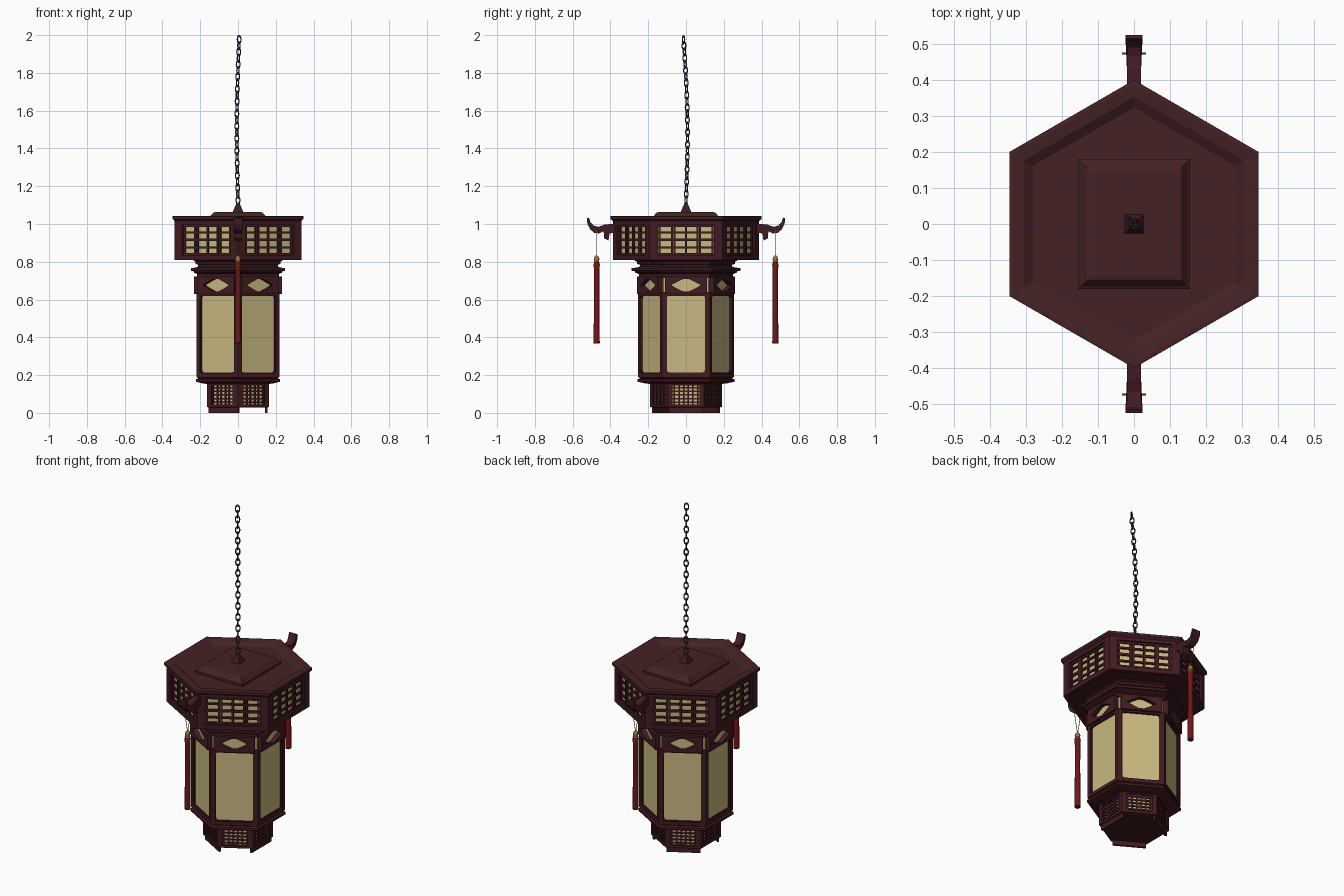
import bpy, bmesh, math
from mathutils import Matrix, Vector

if "Cube" in bpy.data.objects:
    bpy.data.objects.remove(bpy.data.objects["Cube"])


def material(name, rgb, rough=0.6):
    m = bpy.data.materials.new(name)
    m.use_nodes = True
    m.diffuse_color = (*rgb, 1)
    b = m.node_tree.nodes["Principled BSDF"]
    b.inputs["Base Color"].default_value = (*rgb, 1)
    b.inputs["Roughness"].default_value = rough
    return m


WOOD = material("dark red wood", (0.055, 0.011, 0.015))
ROOF = material("brown roof wood", (0.060, 0.016, 0.017))
PAPER = material("cream paper", (0.58, 0.485, 0.215))
RED = material("red silk", (0.17, 0.008, 0.009))
GOLD = material("gold cap", (0.36, 0.16, 0.04))
IRON = material("dark iron", (0.035, 0.033, 0.035))


def finish(bm, name, mat, smooth=False):
    bmesh.ops.recalc_face_normals(bm, faces=bm.faces)
    me = bpy.data.meshes.new(name)
    bm.to_mesh(me)
    bm.free()
    me.materials.append(mat)
    ob = bpy.data.objects.new(name, me)
    bpy.context.collection.objects.link(ob)
    if smooth:
        bpy.ops.object.select_all(action='DESELECT')
        ob.select_set(True)
        bpy.context.view_layer.objects.active = ob
        bpy.ops.object.shade_smooth_by_angle(angle=math.radians(40))
    return ob


def lathe(name, profile, mat, n=6, loc=(0, 0, 0), smooth=False):
    """Revolve (apothem, z) points into an n-sided solid with capped ends."""
    bm = bmesh.new()
    k = 1 / math.cos(math.pi / n)
    rings = []
    for r, z in profile:
        rings.append([bm.verts.new((loc[0] + r * k * math.cos((i + .5) * math.tau / n),
                                    loc[1] + r * k * math.sin((i + .5) * math.tau / n),
                                    loc[2] + z)) for i in range(n)])
    for a, b in zip(rings, rings[1:]):
        for i in range(n):
            j = (i + 1) % n
            bm.faces.new((a[i], a[j], b[j], b[i]))
    bm.faces.new(rings[0])
    bm.faces.new(rings[-1])
    return finish(bm, name, mat, smooth)


def side(k, ap, z):
    """Matrix of lantern side k: local x along the side, y up, z outward."""
    a = k * math.pi / 3
    return Matrix(((-math.sin(a), 0, math.cos(a), ap * math.cos(a)),
                   (math.cos(a), 0, math.sin(a), ap * math.sin(a)),
                   (0, 1, 0, z), (0, 0, 0, 1)))


def add_box(bm, mat, center, size):
    bmesh.ops.create_cube(bm, size=1, matrix=mat @ Matrix.Translation(center)
                          @ Matrix.Diagonal((*size, 1)))


def quadrants(pts):
    """Mirror three first-quadrant points into a closed loop of twelve."""
    p, r = pts, pts[::-1]
    return ([(x, y) for x, y in p] + [(-x, y) for x, y in r]
            + [(-x, -y) for x, y in p] + [(x, -y) for x, y in r])


def frames(name, ap, z0, z1, w, corner, depth, mat=WOOD):
    """A board with a shaped opening on each of the six sides."""
    bm = bmesh.new()
    h = (z1 - z0) / 2
    outer = quadrants([(w, h / 2), (w, h), (w / 2, h)])
    inner = quadrants(corner)
    for k in range(6):
        m = side(k, ap, (z0 + z1) / 2)
        loops = [[bm.verts.new(m @ Vector((x, y, d))) for x, y in pts]
                 for pts, d in ((outer, -depth), (outer, 0), (inner, 0), (inner, -depth))]
        for a, b in zip(loops, loops[1:] + loops[:1]):
            for i in range(12):
                j = (i + 1) % 12
                bm.faces.new((a[i], a[j], b[j], b[i]))
    return finish(bm, name, mat)


def lattice(name, ap, zc, w, h, xs, ys, bar, depth):
    """Crossed bars on each side; xs and ys are bar positions from -1 to 1."""
    bm = bmesh.new()
    for k in range(6):
        m = side(k, ap, zc)
        for x in xs:
            add_box(bm, m, (x * w, 0, -depth / 2), (bar, 2 * h, depth))
        for y in ys:
            add_box(bm, m, (0, y * h, -depth / 2 - .001), (2 * w, bar, depth))
    return finish(bm, name, WOOD)


# Paper cores behind the frames
lathe("lower_paper", [(.152, .04), (.152, .155)], PAPER)
lathe("body_paper", [(.207, .19), (.207, .73)], PAPER)
lathe("upper_paper", [(.316, .83), (.316, 1.015)], PAPER)

# Lower box with feet on every other side
lathe("lower_floor", [(.155, .028), (.164, .032), (.164, .045), (.15, .045)], WOOD)
frames("lower_frame", .165, .03, .16, .095,
       [(.071, .046), (.071, .050), (.067, .050)], .02)
lattice("lower_lattice", .160, .095, .073, .052,
        [-.86, -.5, -.17, .17, .5, .86], [-.75, -.38, 0, .38, .75], .0075, .01)
bm = bmesh.new()
for k in (0, 2, 4):
    add_box(bm, side(k, .155, .018), (0, 0, -.006), (.182, .036, .012))
finish(bm, "feet", WOOD)

# Main body
lathe("body_base_moulding", [(.165, .153), (.19, .157), (.222, .165), (.222, .178),
                             (.21, .183), (.217, .188), (.217, .2), (.2, .2)], WOOD)
frames("body_frame", .22, .19, .64, .127,
       [(.104, .192), (.101, .202), (.092, .205)], .016)
frames("body_inner_trim", .213, .20, .635, .112,
       [(.1, .19), (.097, .2), (.088, .203)], .01)
frames("diamond_frame", .234, .63, .722, .111,
       [(.076, .002), (.045, .019), (.013, .034)], .03)
lathe("neck", [(.2, .715), (.216, .715), (.216, .735), (.232, .742), (.236, .75), (.25, .753),
               (.25, .766), (.222, .77), (.212, .775), (.212, .785), (.224, .788),
               (.224, .8), (.235, .806), (.235, .83), (.2, .83)], WOOD)

# Upper box
lathe("upper_floor", [(.22, .812), (.328, .815), (.328, .835), (.3, .835)], WOOD)
frames("upper_frame", .335, .81, 1.022, .193,
       [(.148, .076), (.148, .08), (.144, .08)], .025)
lattice("upper_lattice", .326, .916, .15, .082,
        [-.93, -.5, -.41, 0, .41, .5, .93], [-.9, -.5, -.02, .02, .48, .9], .011, .012)

# Roof with sunken top, raised platform and chain mount
lathe("roof", [(.3, 1.01), (.334, 1.015), (.346, 1.026), (.346, 1.041), (.336, 1.042),
               (.305, 1.038), (.28, 1.022), (.05, 1.022)], ROOF)


def stepped(name, levels, mat):
    bm = bmesh.new()
    rings = [[bm.verts.new((sx * x, sy * y, z)) for sx, sy in
              ((1, 1), (-1, 1), (-1, -1), (1, -1))] for x, y, z in levels]
    for a, b in zip(rings, rings[1:]):
        for i in range(4):
            bm.faces.new((a[i], a[(i + 1) % 4], b[(i + 1) % 4], b[i]))
    bm.faces.new(rings[0])
    bm.faces.new(rings[-1])
    return finish(bm, name, mat)


stepped("roof_platform", [(.155, .18, 1.02), (.155, .18, 1.036), (.148, .173, 1.04),
                          (.131, .156, 1.06), (.12, .145, 1.063)], ROOF)
stepped("chain_mount", [(.027, .027, 1.06), (.027, .027, 1.067), (.009, .009, 1.108)], WOOD)

# Upturned arms and hanging tassels, front and back
ARM = [(.36, 1.003), (.43, .997), (.465, .985), (.49, .992), (.507, 1.012), (.514, 1.034),
       (.525, 1.03), (.522, 1.0), (.508, .972), (.485, .953), (.46, .95), (.436, .962),
       (.434, .925), (.41, .913), (.405, .95), (.36, .955)]
for s, label in ((-1, "front"), (1, "back")):
    bm = bmesh.new()
    ends = [[bm.verts.new((x * (1.2 if y > .5 else 1), s * y, z)) for y, z in ARM]
            for x in (-.02, .02)]
    for i in range(len(ARM)):
        j = (i + 1) % len(ARM)
        bm.faces.new((ends[0][i], ends[0][j], ends[1][j], ends[1][i]))
    bm.faces.new(ends[0])
    bm.faces.new(ends[1])
    finish(bm, label + "_arm", WOOD)

    # Peg through the arm and the two cords below it
    bm = bmesh.new()
    bmesh.ops.create_cone(bm, cap_ends=True, segments=6, radius1=.003, radius2=.003, depth=.066,
                          matrix=Matrix.Translation((0, s * .473, .968))
                          @ Matrix.Rotation(math.pi / 2, 4, 'Y'))
    for x in (-.025, .025):
        a, b = Vector((x, s * .473, .968)), Vector((0, s * .473, .825))
        d = b - a
        bmesh.ops.create_cone(bm, cap_ends=True, segments=5, radius1=.0018, radius2=.0018,
                              depth=d.length, matrix=Matrix.Translation((a + b) / 2)
                              @ d.to_track_quat('Z', 'Y').to_matrix().to_4x4())
    finish(bm, label + "_cord", GOLD)

    at = (0, s * .473, 0)
    lathe(label + "_tassel_cap", [(.005, .832), (.011, .826), (.015, .815), (.012, .802),
                                  (.016, .796), (.013, .786)], GOLD, 12, at, True)
    lathe(label + "_tassel", [(.012, .795), (.017, .785), (.0145, .76), (.014, .6),
                              (.0165, .37), (.014, .367)], RED, 12, at, True)

# Chain of alternating oval links with a slight sway
COUNT, PITCH = 27, .0327
bpy.ops.mesh.primitive_torus_add(major_segments=14, minor_segments=6,
                                 major_radius=.0115, minor_radius=.0034)
link = bpy.context.object
link.data.transform(Matrix.Diagonal((1, 1.72, 1, 1)))
link.data.transform(Matrix.Rotation(math.pi / 2, 4, 'X'))
link.data.materials.append(IRON)
bpy.ops.object.shade_smooth_by_angle(angle=math.radians(60))
link.name = "chain_link"
for i in range(COUNT):
    ob = link if i == 0 else link.copy()
    if i:
        bpy.context.collection.objects.link(ob)
    t = i / (COUNT - 1)
    ob.location = (-.009 * math.sin(math.pi * t) + .006 * t,
                   .014 * math.sin(math.pi * t) - .013 * t, 1.126 + i * PITCH)
    ob.rotation_euler = (0, 0, math.radians(30 + 90 * (i % 2)))
